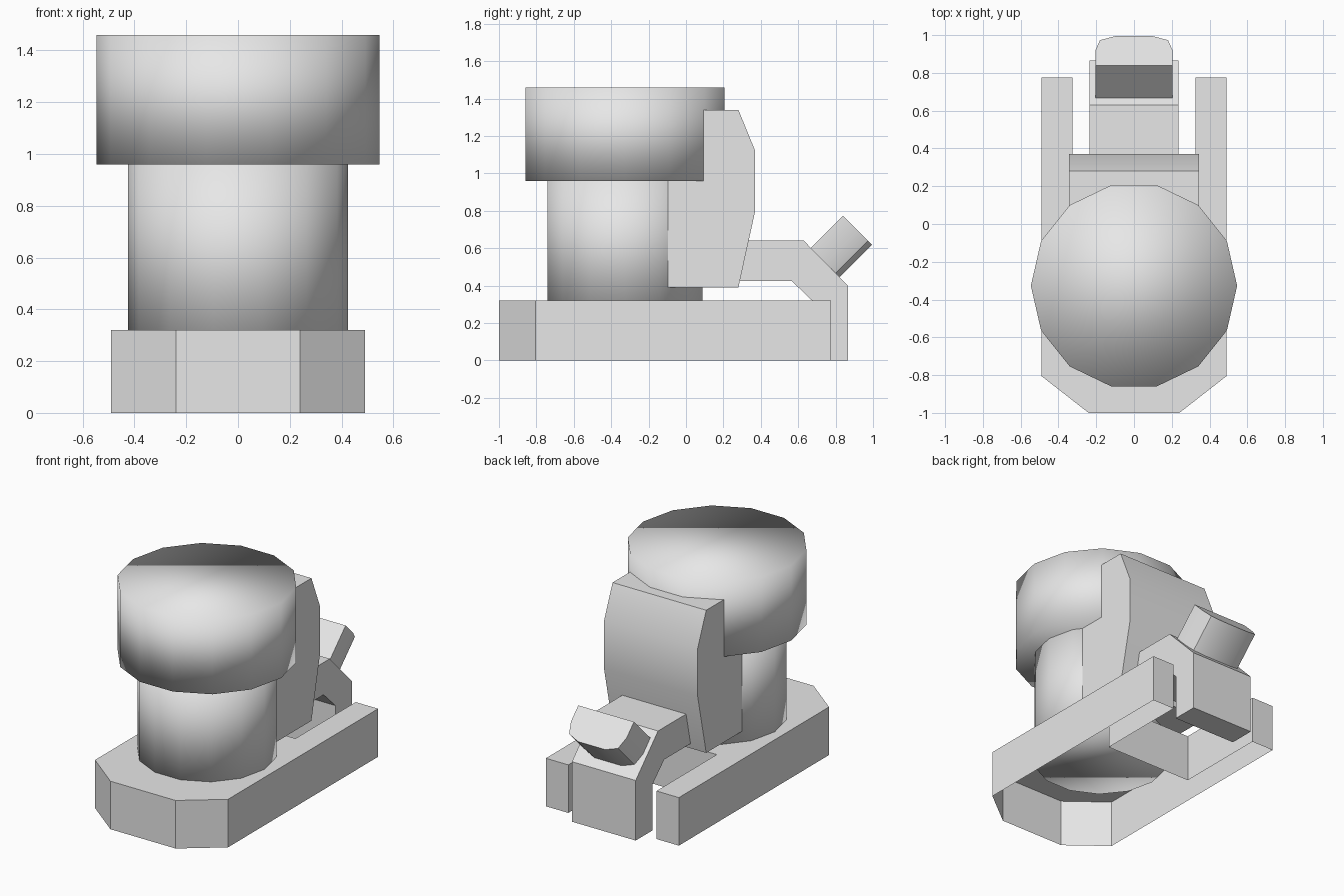
import bpy
import bmesh
import math
from mathutils import Vector

cube = bpy.data.objects.get("Cube")
if cube:
    bpy.data.objects.remove(cube, do_unlink=True)

# One light grey for the whole model
grey = bpy.data.materials.new("light grey")
grey.use_nodes = True
grey.diffuse_color = (0.8, 0.8, 0.8, 1)
grey.node_tree.nodes["Principled BSDF"].inputs["Base Color"].default_value = (0.8, 0.8, 0.8, 1)


def prism(name, outline, extrude, bottom=True, smooth=None):
    """Extrude a closed outline of 3D points; smooth is an angle, 'all' or None."""
    bm = bmesh.new()
    low = [bm.verts.new(p) for p in outline]
    high = [bm.verts.new(Vector(p) + Vector(extrude)) for p in outline]
    for i in range(len(low)):
        j = (i + 1) % len(low)
        bm.faces.new((low[i], low[j], high[j], high[i]))
    bm.faces.new(high)
    if bottom:
        bm.faces.new(low[::-1])
    bmesh.ops.recalc_face_normals(bm, faces=bm.faces)
    for face in bm.faces:
        face.smooth = smooth == "all"
    mesh = bpy.data.meshes.new(name)
    bm.to_mesh(mesh)
    bm.free()
    mesh.materials.append(grey)
    ob = bpy.data.objects.new(name, mesh)
    bpy.context.collection.objects.link(ob)
    if isinstance(smooth, float):
        bpy.ops.object.select_all(action='DESELECT')
        ob.select_set(True)
        bpy.context.view_layer.objects.active = ob
        bpy.ops.object.shade_smooth_by_angle(angle=smooth)
    return ob


def drum(name, radius, bottom, top, sides=14):
    """Upright many-sided drum with soft shading."""
    ring = []
    for i in range(sides):
        a = math.tau * i / sides
        ring.append((radius * math.cos(a), -0.327 + radius * math.sin(a), bottom))
    return prism(name, ring, (0, 0, top - bottom), smooth="all")


def side_profile(name, half_width, profile, smooth=None):
    """Extrude a (y, z) side profile across the width."""
    return prism(name, [(-half_width, y, z) for y, z in profile],
                 (2 * half_width, 0, 0), smooth=smooth)


def mirrored(half):
    """Complete an outline from its +x half."""
    return half + [(-x, y) for x, y in reversed(half)]


# Forked base, open underneath
base = mirrored([(0.24, -1), (0.49, -0.805), (0.49, 0.775), (0.325, 0.775), (0.325, 0.14)])
prism("forked_base", [(x, y, 0) for x, y in base], (0, 0, 0.32), bottom=False)

# Column and wide head
drum("column", 0.425, 0.23, 1.0)
drum("head", 0.546, 0.96, 1.46)

# Housing behind the column
side_profile("rear_housing", 0.345, [
    (-0.2, 0.39), (0.28, 0.39), (0.37, 0.8), (0.37, 1.12),
    (0.28, 1.34), (-0.2, 1.34)], smooth=math.radians(30))

# Bent arm reaching down behind the base
side_profile("rear_arm", 0.235, [
    (0.2, 0.64), (0.63, 0.64), (0.865, 0.4), (0.865, 0),
    (0.69, 0), (0.69, 0.305), (0.565, 0.425), (0.2, 0.425)])

# Tilted nozzle on the arm, rounded along its lower edge
axis = Vector((0, 1, 1)).normalized()
down = Vector((0, 1, -1)).normalized()
corner = Vector((0, 0.667, 0.6))
section = mirrored([(0.205, 0), (0.205, 0.11), (0.18, 0.188), (0.1, 0.218)])
prism("nozzle", [corner + Vector((x, 0, 0)) + down * v for x, v in section],
      axis * 0.245, smooth=math.radians(30))
